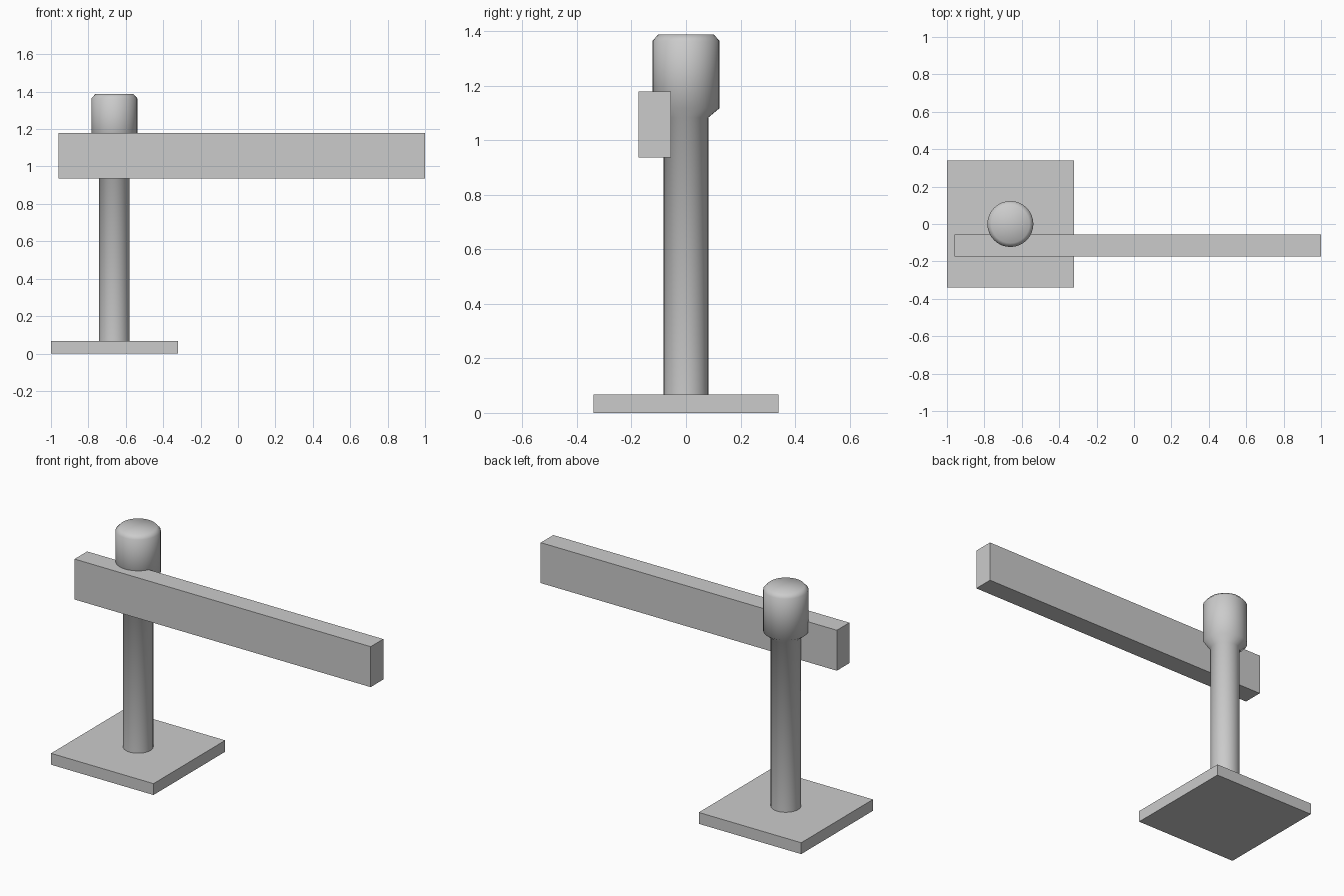
import bpy, bmesh, math

if "Cube" in bpy.data.objects:
    bpy.data.objects.remove(bpy.data.objects["Cube"])

POST_X = -0.661


def box(name, x, y, z):
    """Box from (min, max) ranges on each axis."""
    bm = bmesh.new()
    bmesh.ops.create_cube(bm, size=1)
    for v in bm.verts:
        for i, (lo, hi) in enumerate((x, y, z)):
            v.co[i] = lo if v.co[i] < 0 else hi
    return finish(name, bm)


def lathe(name, profile, sides=32):
    """Spin a closed (radius, height) profile around the z axis."""
    bm = bmesh.new()
    verts = [bm.verts.new((r, 0, z)) for r, z in profile]
    edges = [bm.edges.new(pair) for pair in zip(verts, verts[1:])]
    bmesh.ops.spin(bm, geom=verts + edges, axis=(0, 0, 1), cent=(0, 0, 0),
                   angle=math.tau, steps=sides)
    bmesh.ops.remove_doubles(bm, verts=bm.verts, dist=1e-4)
    bmesh.ops.recalc_face_normals(bm, faces=bm.faces)
    return finish(name, bm)


def finish(name, bm):
    mesh = bpy.data.meshes.new(name)
    bm.to_mesh(mesh)
    bm.free()
    obj = bpy.data.objects.new(name, mesh)
    bpy.context.collection.objects.link(obj)
    return obj


# square foot plate
box("base_plate", (-1.0, -0.322), (-0.339, 0.339), (0, 0.068))

# round post flaring into a wider head with a chamfered rim
post = lathe("post", [(0, 0.068), (0.082, 0.068), (0.082, 1.083), (0.123, 1.117),
                      (0.123, 1.364), (0.102, 1.387), (0, 1.387)])
post.location.x = POST_X
bpy.context.view_layer.objects.active = post
post.select_set(True)
bpy.ops.object.shade_smooth_by_angle(angle=math.radians(60))

# long barrier arm let into the front of the post
box("barrier_arm", (-0.96, 1.0), (-0.174, -0.055), (0.936, 1.178))
